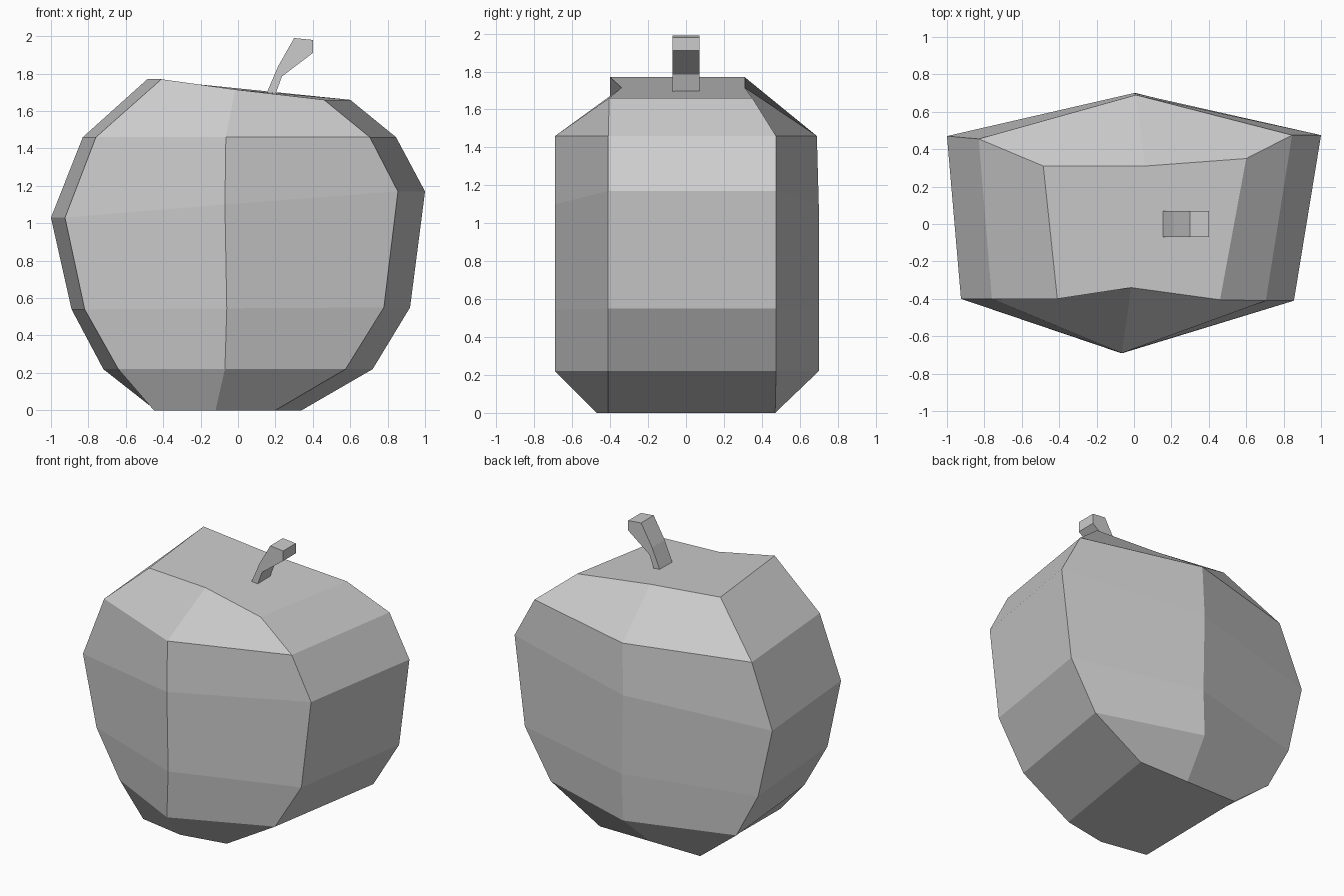
import bpy, bmesh

if "Cube" in bpy.data.objects:
    bpy.data.objects.remove(bpy.data.objects["Cube"])


def make_object(name, rings):
    """Loft closed rings of equal point count, with capped ends."""
    bm = bmesh.new()
    loops = [[bm.verts.new(p) for p in ring] for ring in rings]
    for a, b in zip(loops, loops[1:]):
        n = len(a)
        for i in range(n):
            j = (i + 1) % n
            bm.faces.new((a[i], a[j], b[j], b[i]))
    bm.faces.new(loops[0][::-1])
    bm.faces.new(loops[-1])
    bmesh.ops.recalc_face_normals(bm, faces=bm.faces)
    mesh = bpy.data.meshes.new(name)
    bm.to_mesh(mesh)
    bm.free()
    obj = bpy.data.objects.new(name, mesh)
    bpy.context.collection.objects.link(obj)
    return obj


def six_sided(z_left, z_mid, z_right, front_x, back_x, y_front, y_back):
    """Ring with left, middle and right points on the front and the back."""
    z = (z_left, z_mid, z_right)
    front = list(zip(front_x, y_front, z))
    back = list(zip(back_x, y_back, z))
    return front + back[::-1]


# Apple body: lopsided hexagonal rings from the base to the slanted top
side_front = (-0.40, -0.69, -0.41)
side_back = (0.47, 0.70, 0.475)
apple = [
    six_sided(0, 0, 0, (-0.45, -0.12, 0.20), (-0.44, -0.05, 0.34),
              (-0.41, -0.47, -0.41), (0.47, 0.47, 0.47)),
    six_sided(0.22, 0.22, 0.22, (-0.64, -0.07, 0.575), (-0.72, 0.0, 0.72),
              side_front, side_back),
    six_sided(0.54, 0.545, 0.55, (-0.82, -0.06, 0.78), (-0.89, 0.01, 0.92),
              side_front, side_back),
    six_sided(1.03, 1.10, 1.17, (-0.925, -0.07, 0.855), (-1.0, 0.0, 1.0),
              side_front, side_back),
    six_sided(1.46, 1.46, 1.46, (-0.76, -0.065, 0.705), (-0.83, 0.01, 0.845),
              side_front, (0.455, 0.69, 0.475)),
    six_sided(1.77, 1.715, 1.66, (-0.41, -0.015, 0.46), (-0.485, 0.06, 0.60),
              (-0.40, -0.34, -0.405), (0.31, 0.31, 0.35)),
]
make_object("apple_body", apple)

# Stem: square bent stalk, given as left and right edge points in x, z
stalk = [
    ((0.155, 1.70), (0.20, 1.69)),
    ((0.215, 1.84), (0.235, 1.785)),
    ((0.30, 1.99), (0.40, 1.91)),
]
w = 0.07
stem = [[(l[0], -w, l[1]), (r[0], -w, r[1]), (r[0], w, r[1]), (l[0], w, l[1])]
        for l, r in stalk]
tip = [(0.30, -w, 1.99), (0.40, -w, 1.98), (0.40, w, 1.98), (0.30, w, 1.99)]
make_object("stem", stem + [tip]).data.validate()
